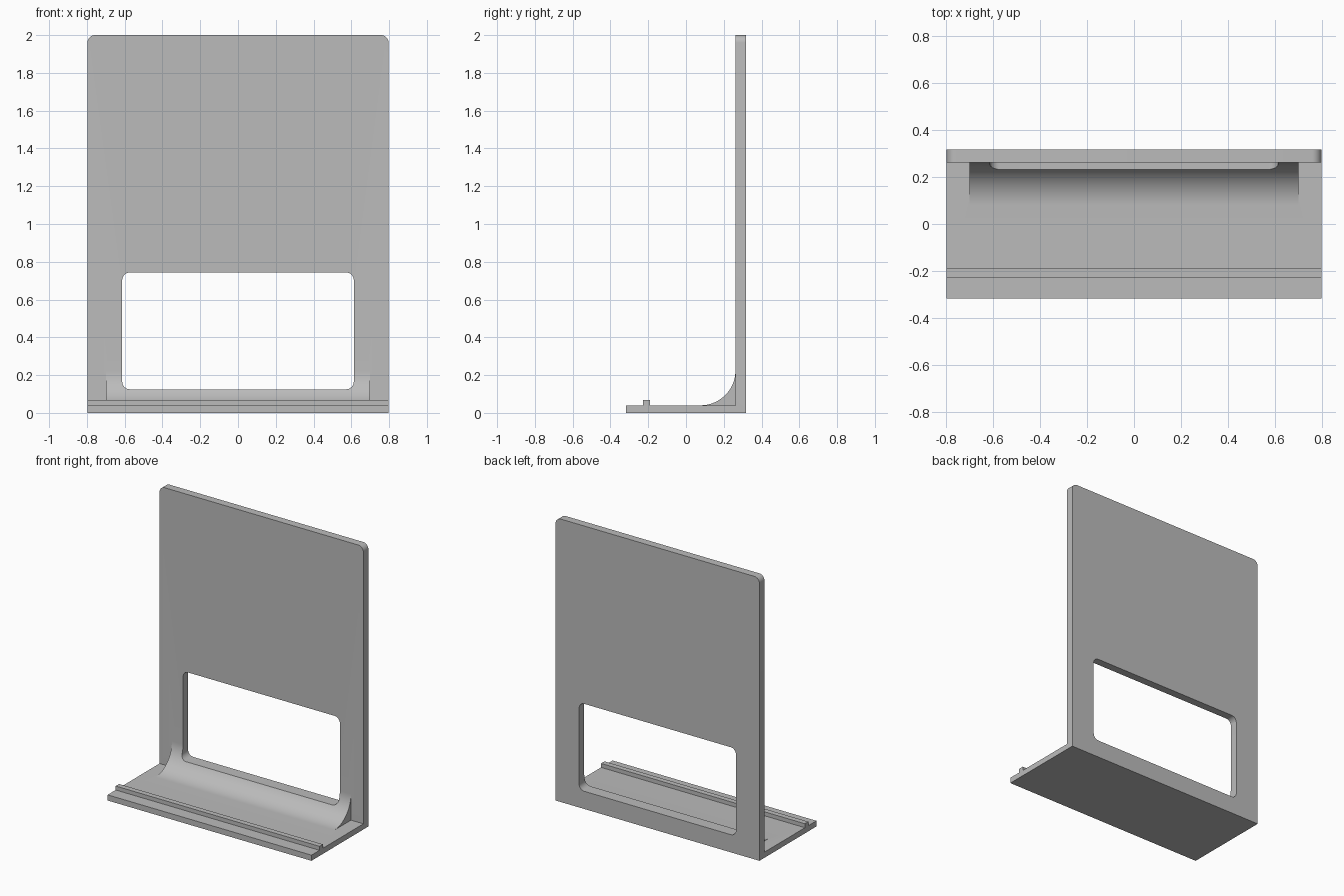
import bpy, bmesh, math
from mathutils import Vector

if "Cube" in bpy.data.objects:
    bpy.data.objects.remove(bpy.data.objects["Cube"], do_unlink=True)

HALF_W, FRONT, BACK, PANEL_FRONT = 0.797, -0.318, 0.318, 0.262
BASE_TOP, HEIGHT = 0.04, 2.0

grey = bpy.data.materials.new("plain_grey")
grey.use_nodes = True
grey.diffuse_color = (0.5, 0.5, 0.5, 1)
grey.node_tree.nodes["Principled BSDF"].inputs["Base Color"].default_value = (0.5, 0.5, 0.5, 1)


def prism(name, points, direction, rounded=None, radius=0.04):
    """Extrude a flat polygon, rounding the extruded edges chosen by a rule."""
    bm = bmesh.new()
    face = bm.faces.new([bm.verts.new(p) for p in points])
    direction = Vector(direction)
    top = bmesh.ops.extrude_face_region(bm, geom=[face], use_keep_orig=True)
    moved = [v for v in top["geom"] if isinstance(v, bmesh.types.BMVert)]
    bmesh.ops.translate(bm, verts=moved, vec=direction)
    bmesh.ops.recalc_face_normals(bm, faces=bm.faces)
    if rounded:
        edges = [e for e in bm.edges
                 if (e.verts[0].co - e.verts[1].co).normalized().cross(direction).length < 1e-4
                 and rounded(e.verts[0].co)]
        bmesh.ops.bevel(bm, geom=edges, offset=radius, segments=8, profile=0.5, affect='EDGES')
    mesh = bpy.data.meshes.new(name)
    bm.to_mesh(mesh)
    bm.free()
    mesh.materials.append(grey)
    obj = bpy.data.objects.new(name, mesh)
    bpy.context.collection.objects.link(obj)
    return obj


def combine(target, other, operation):
    mod = target.modifiers.new(operation.lower(), 'BOOLEAN')
    mod.operation, mod.object, mod.solver = operation, other, 'EXACT'
    bpy.context.view_layer.objects.active = target
    bpy.ops.object.modifier_apply(modifier=mod.name)
    bpy.data.objects.remove(other, do_unlink=True)


# Base, raised lip and upright panel as one side profile
side = [(FRONT, 0), (BACK, 0), (BACK, HEIGHT), (PANEL_FRONT, HEIGHT), (PANEL_FRONT, BASE_TOP),
        (-0.19, BASE_TOP), (-0.19, 0.068), (-0.228, 0.068), (-0.228, BASE_TOP), (FRONT, BASE_TOP)]
stand = prism("display_stand", [(-HALF_W, y, z) for y, z in side], (2 * HALF_W, 0, 0))

# Round the two top corners of the panel
bm = bmesh.new()
bm.from_mesh(stand.data)
corners = [e for e in bm.edges if all(v.co.z > 1.99 for v in e.verts)
           and abs(e.verts[0].co.x - e.verts[1].co.x) < 0.01]
bmesh.ops.bevel(bm, geom=corners, offset=0.04, segments=8, profile=0.5, affect='EDGES')
bm.to_mesh(stand.data)
bm.free()

# Concave brace between base and panel, sunk slightly into both
R = 0.185
arc = [(PANEL_FRONT - R + R * math.sin(a), BASE_TOP + R - R * math.cos(a))
       for a in (math.pi / 2 * i / 20 for i in range(21))]
brace = arc + [(0.28, BASE_TOP + R), (0.28, 0.02), (arc[0][0], 0.02)]
combine(stand, prism("brace", [(-0.7, y, z) for y, z in brace], (1.4, 0, 0)), 'UNION')

# Rounded window through panel and brace
window = [(-0.613, -0.1, 0.125), (0.613, -0.1, 0.125), (0.613, -0.1, 0.743), (-0.613, -0.1, 0.743)]
combine(stand, prism("window_cutter", window, (0, 0.6, 0), rounded=lambda co: True), 'DIFFERENCE')

bpy.ops.object.select_all(action='DESELECT')
stand.select_set(True)
bpy.context.view_layer.objects.active = stand
bpy.ops.object.shade_smooth_by_angle(angle=math.radians(30))
